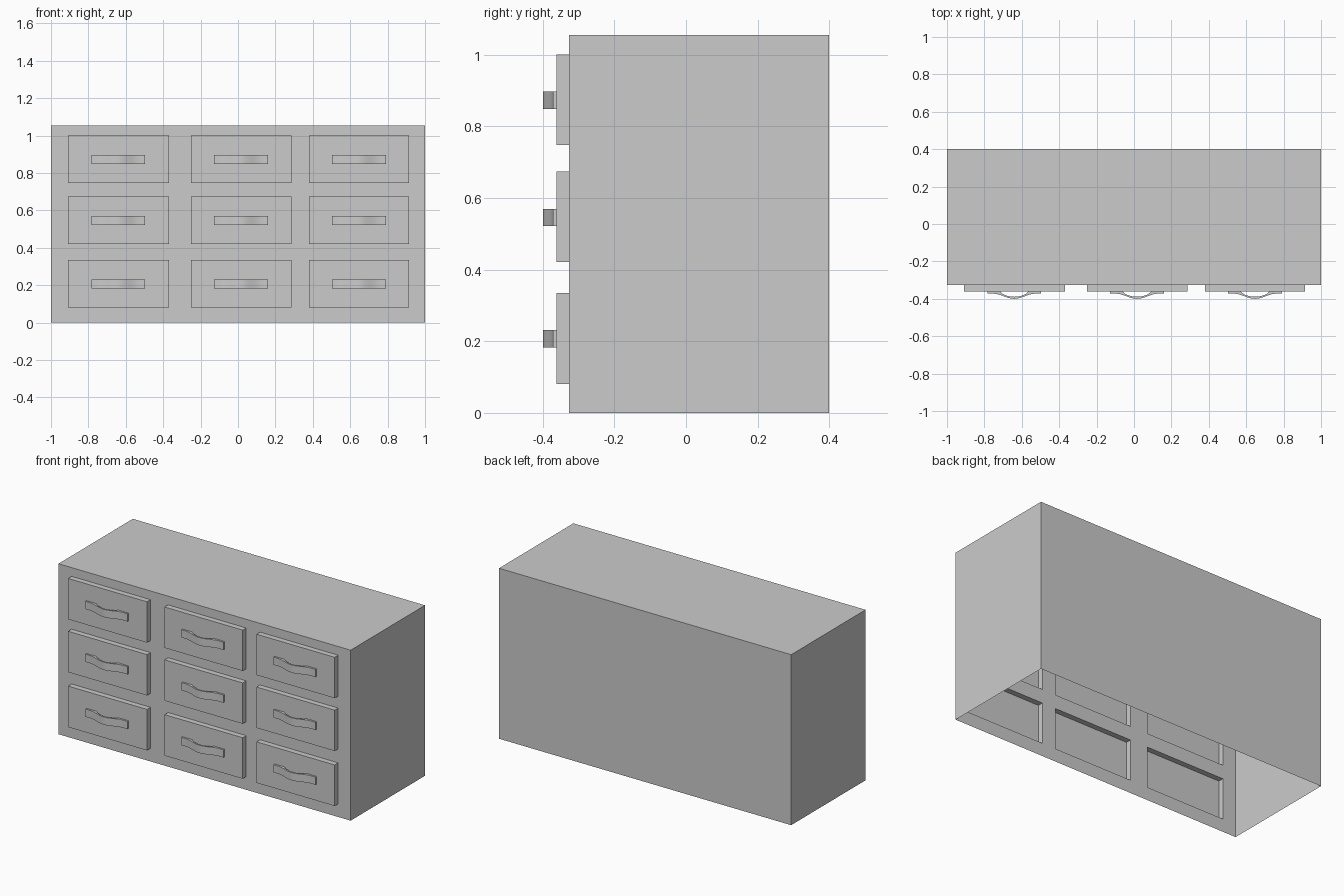
import bpy, bmesh
from math import cos, pi, radians, sqrt

if "Cube" in bpy.data.objects:
    bpy.data.objects.remove(bpy.data.objects["Cube"])

COLS = [(-0.91, -0.37), (-0.25, 0.285), (0.38, 0.915)]
ROWS = [(0.081, 0.335), (0.421, 0.674), (0.748, 1.001)]
FRONT, DRAWER = -0.327, -0.361


def finish(bm, name):
    bmesh.ops.recalc_face_normals(bm, faces=bm.faces)
    me = bpy.data.meshes.new(name)
    bm.to_mesh(me)
    bm.free()
    ob = bpy.data.objects.new(name, me)
    bpy.context.collection.objects.link(ob)
    return ob


def front_faces(bm):
    return [f for f in bm.faces if all(abs(v.co.y - FRONT) < 1e-5 for v in f.verts)]


# Cabinet shell, open underneath
bm = bmesh.new()
bmesh.ops.create_cube(bm, size=1)
for v in bm.verts:
    v.co = (v.co.x * 2, FRONT if v.co.y < 0 else 0.4, 0 if v.co.z < 0 else 1.055)
bottom = [f for f in bm.faces if all(v.co.z < 0.01 for v in f.verts)]
bmesh.ops.delete(bm, geom=bottom, context='FACES_ONLY')
bmesh.ops.recalc_face_normals(bm, faces=bm.faces)

# Drawer fronts: cut the front into a grid, then push the drawer cells out
cuts = [((x, 0, 0), (1, 0, 0)) for c in COLS for x in c]
cuts += [((0, 0, z), (0, 0, 1)) for r in ROWS for z in r]
for co, no in cuts:
    faces = front_faces(bm)
    edges = list({e for f in faces for e in f.edges})
    verts = list({v for f in faces for v in f.verts})
    bmesh.ops.bisect_plane(bm, geom=faces + edges + verts, plane_co=co, plane_no=no)


def is_drawer(f):
    c = f.calc_center_median()
    return any(a < c.x < b for a, b in COLS) and any(a < c.z < b for a, b in ROWS)


drawers = [f for f in front_faces(bm) if is_drawer(f)]
bmesh.ops.inset_individual(bm, faces=drawers, thickness=0, depth=0)
for f in drawers:
    for v in f.verts:
        v.co.y = DRAWER
finish(bm, "cabinet_with_drawer_fronts")

# Handle profile: flat ends flowing into a bowed grip with a hollow behind
N = 12
outer = [(-0.144, -0.372)]
for i in range(N + 1):
    x = -0.115 + 0.23 * i / N
    outer.append((x, -0.386 - 0.014 * cos(pi * x / 0.115)))
outer.append((0.144, -0.372))
inner = []
for i in range(N + 1):
    x = 0.075 - 0.15 * i / N
    inner.append((x, DRAWER - 0.028 * sqrt(max(0, 1 - (x / 0.075) ** 2)) ** 1.4))
profile = outer + [(0.144, DRAWER)] + inner + [(-0.144, DRAWER)]


def handle(name, cx, z0, z1):
    bm = bmesh.new()
    face = bm.faces.new([bm.verts.new((cx + x, y, z0)) for x, y in profile])
    ext = bmesh.ops.extrude_face_region(bm, geom=[face], use_keep_orig=True)
    for g in ext["geom"]:
        if isinstance(g, bmesh.types.BMVert):
            g.co.z = z1
    ob = finish(bm, name)
    bpy.ops.object.select_all(action='DESELECT')
    ob.select_set(True)
    bpy.context.view_layer.objects.active = ob
    bpy.ops.object.shade_smooth_by_angle(angle=radians(35))


# One handle per drawer
for r, z in enumerate((0.207, 0.546, 0.873)):
    for c, x in enumerate((-0.64, 0.016, 0.647)):
        handle(f"drawer_handle_{r + 1}_{c + 1}", x, z - 0.024, z + 0.024)
